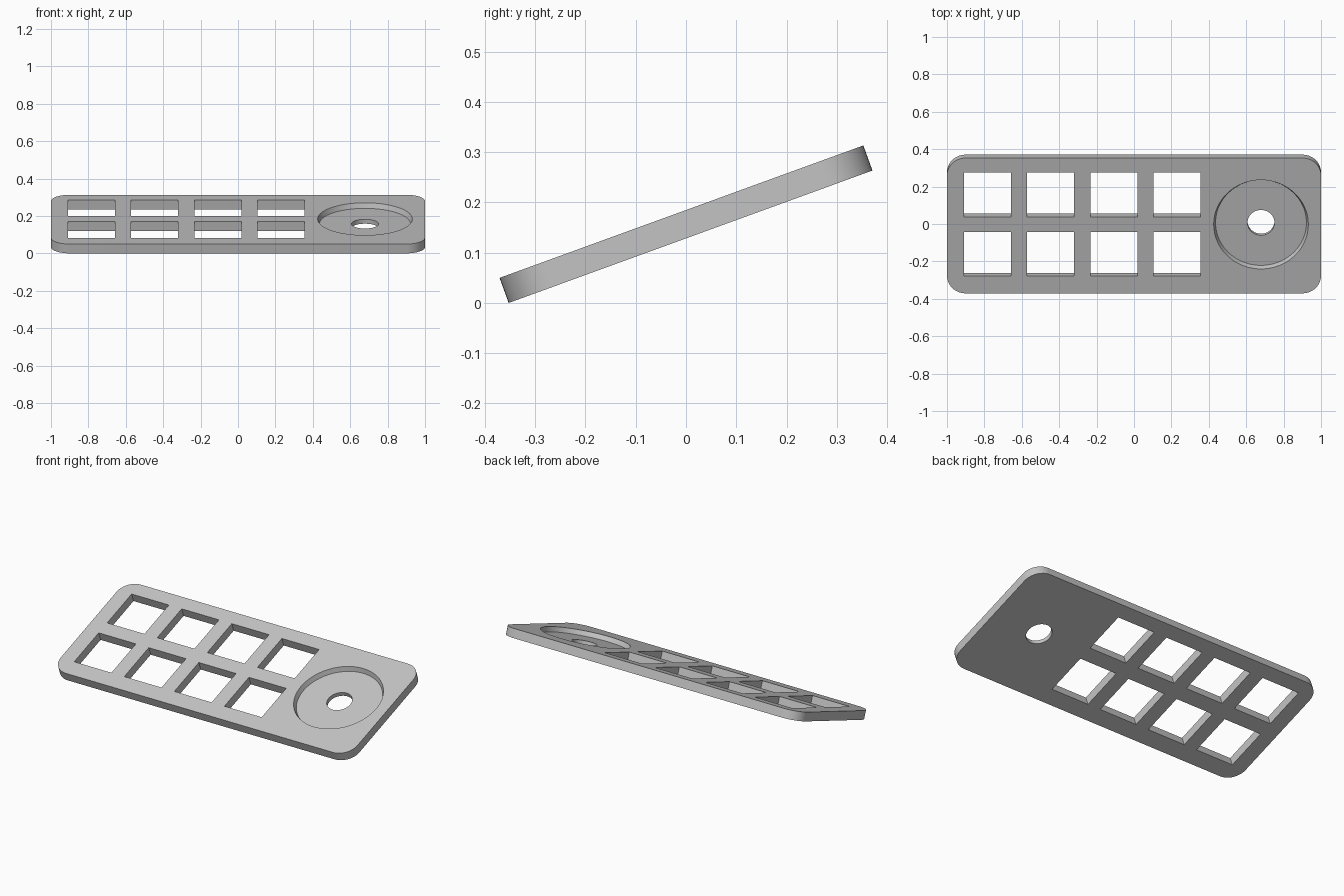
import bpy
import math

LENGTH, WIDTH, THICK = 2.0, 0.77, 0.053
CORNER = 0.1
TILT = math.radians(20)
TOP = THICK / 2
DIAL_X, FEATURE_Y = 0.679, 0.007

cube = bpy.data.objects.get("Cube")
if cube:
    bpy.data.objects.remove(cube, do_unlink=True)

grey = bpy.data.materials.new("plain grey")
grey.use_nodes = True
colour = (0.55, 0.55, 0.55, 1)
grey.diffuse_color = colour
grey.node_tree.nodes["Principled BSDF"].inputs["Base Color"].default_value = colour


def box(name, x, y, sx, sy, sz):
    bpy.ops.mesh.primitive_cube_add(size=1, location=(x, y, 0))
    ob = bpy.context.object
    ob.name = name
    ob.scale = (sx, sy, sz)
    bpy.ops.object.transform_apply(location=False, rotation=False, scale=True)
    ob.data.materials.append(grey)
    return ob


def cone(name, z, r_low, r_high, depth, sides):
    bpy.ops.mesh.primitive_cone_add(vertices=sides, radius1=r_low, radius2=r_high,
                                    depth=depth, location=(DIAL_X, FEATURE_Y, z))
    ob = bpy.context.object
    ob.name = name
    ob.data.materials.append(grey)
    return ob


def apply_modifier(ob, mod):
    bpy.ops.object.select_all(action="DESELECT")
    ob.select_set(True)
    bpy.context.view_layer.objects.active = ob
    bpy.ops.object.modifier_apply(modifier=mod.name)


def cut(ob, cutter):
    cutter.hide_render = True
    mod = ob.modifiers.new("cut", "BOOLEAN")
    mod.operation = "DIFFERENCE"
    mod.solver = "EXACT"
    mod.object = cutter
    apply_modifier(ob, mod)
    bpy.data.objects.remove(cutter, do_unlink=True)


# Plate with rounded upright corners
plate = box("cover_plate", 0, 0, LENGTH, WIDTH, THICK)
weights = plate.data.attributes.new("bevel_weight_edge", "FLOAT", "EDGE")
for edge in plate.data.edges:
    a, b = (plate.data.vertices[i].co for i in edge.vertices)
    weights.data[edge.index].value = 1.0 if abs(a.z - b.z) > TOP else 0.0
bevel = plate.modifiers.new("round corners", "BEVEL")
bevel.limit_method = "WEIGHT"
bevel.width = CORNER
bevel.segments = 12
apply_modifier(plate, bevel)

# Two rows of four square windows
PITCH, SIDE = 0.3375, 0.251
for col in range(4):
    for row in (-0.5, 0.5):
        cut(plate, box("window_cutter", -0.783 + col * PITCH,
                       FEATURE_Y + row * PITCH, SIDE, SIDE, 0.2))

# Round recess with slightly tapered wall, and its centre hole
DEPTH = 0.028
cut(plate, cone("recess_cutter", TOP, 0.243, 0.263, 2 * DEPTH, 96))
cut(plate, cone("hole_cutter", 0, 0.072, 0.072, 0.2, 64))

# Smooth the curves, then tilt the plate with its front edge on the ground
bpy.ops.object.select_all(action="DESELECT")
plate.select_set(True)
bpy.context.view_layer.objects.active = plate
bpy.ops.object.shade_smooth_by_angle(angle=math.radians(30))
plate.rotation_euler.x = TILT
plate.location.z = (WIDTH * math.sin(TILT) + THICK * math.cos(TILT)) / 2
